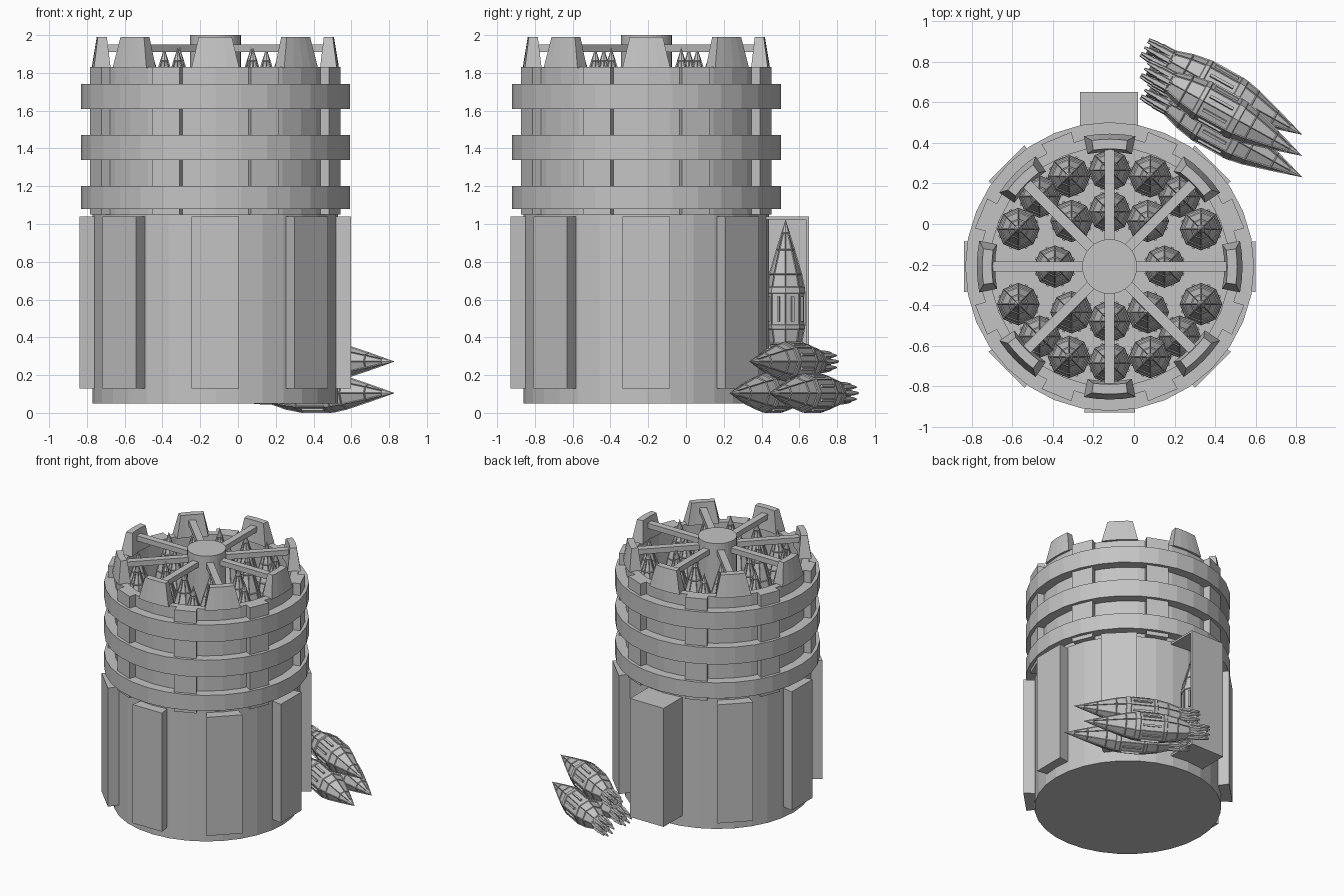
import bpy, bmesh, math
from mathutils import Matrix, Vector

if "Cube" in bpy.data.objects:
    bpy.data.objects.remove(bpy.data.objects["Cube"])

CX, CY = -0.12, -0.21          # axis of the drum
SIDES = 32

grey = bpy.data.materials.new("plain_grey")
grey.diffuse_color = (0.55, 0.55, 0.55, 1)
grey.use_nodes = True
grey.node_tree.nodes["Principled BSDF"].inputs["Base Color"].default_value = grey.diffuse_color


def make_mesh(name, bm):
    bmesh.ops.recalc_face_normals(bm, faces=bm.faces)
    me = bpy.data.meshes.new(name)
    bm.to_mesh(me)
    bm.free()
    me.materials.append(grey)
    return me


def place(name, me, loc=(CX, CY, 0), rot=(0, 0, 0)):
    ob = bpy.data.objects.new(name, me)
    ob.location, ob.rotation_euler = loc, rot
    bpy.context.collection.objects.link(ob)
    return ob


def lathe(bm, profile, sides, closed=False, offset=(0, 0)):
    """Spin (radius, z) points about z; radius 0 becomes a single point."""
    rings = []
    for r, z in profile:
        count = 1 if r == 0 else sides
        rings.append([bm.verts.new((offset[0] + r * math.cos(math.tau * i / sides),
                                    offset[1] + r * math.sin(math.tau * i / sides), z))
                      for i in range(count)])
    pairs = list(zip(rings, rings[1:])) + ([(rings[-1], rings[0])] if closed else [])
    faces = []
    for a, b in pairs:
        for i in range(sides):
            j = (i + 1) % sides
            vs = [a[i % len(a)], a[j % len(a)], b[j % len(b)], b[i % len(b)]]
            faces.append(bm.faces.new(list(dict.fromkeys(vs))))
    return faces


def lathe_part(name, profile, closed=False):
    bm = bmesh.new()
    lathe(bm, profile, SIDES, closed)
    return place(name, make_mesh(name, bm))


def arc_block(name, low, high, n):
    """Curved block facing -y; low/high = (inner r, outer r, z, half angle)."""
    bm = bmesh.new()
    cols = []
    for i in range(n + 1):
        t = 2 * i / n - 1
        col = []
        for (r0, r1, z, h), order in ((low, (0, 1)), (high, (1, 0))):
            for k in order:
                r = (r0, r1)[k]
                col.append(bm.verts.new((r * math.sin(h * t), -r * math.cos(h * t), z)))
        cols.append(col)
    for a, b in zip(cols, cols[1:]):
        for k in range(4):
            m = (k + 1) % 4
            bm.faces.new((a[k], a[m], b[m], b[k]))
    bm.faces.new(cols[0])
    bm.faces.new(cols[-1])
    return make_mesh(name, bm)


def box_mesh(name, lo, hi):
    bm = bmesh.new()
    lo, hi = Vector(lo), Vector(hi)
    bmesh.ops.create_cube(bm, size=1, matrix=Matrix.Translation((lo + hi) / 2)
                          @ Matrix.Diagonal((*(hi - lo), 1)))
    return make_mesh(name, bm)


# Lower drum, upper open drum and hub
lathe_part("lower_drum", [(0, 0.05), (0.65, 0.05), (0.65, 1.05), (0, 1.05)])
lathe_part("upper_drum", [(0.64, 1.04), (0.64, 1.83), (0.59, 1.83), (0.59, 1.04)], True)
lathe_part("hub", [(0, 1.04), (0.135, 1.04), (0.135, 2.0), (0, 2.0)])

# Three hoops around the upper drum
for k, (z0, z1) in enumerate(((1.08, 1.20), (1.34, 1.47), (1.61, 1.74))):
    lathe_part(f"hoop_{k}", [(0.63, z0), (0.712, z0), (0.712, z1), (0.63, z1)], True)

# Repeating parts, eight times round
panel = arc_block("side_panel", (0.62, 0.73, 0.13, 0.173), (0.62, 0.73, 1.04, 0.173), 1)
pillar = arc_block("pillar", (0.62, 0.69, 1.05, 0.115), (0.62, 0.69, 1.83, 0.115), 1)
merlon = arc_block("merlon", (0.565, 0.655, 1.825, 0.195), (0.58, 0.628, 1.99, 0.14), 4)
spoke = box_mesh("spoke", (-0.025, -0.595, 1.91), (0.025, -0.1, 1.95))
for k in range(8):
    a = k * math.pi / 4
    if k != 4:                  # the back one is replaced by the locker
        place(f"side_panel_{k}", panel, rot=(0, 0, a))
    place(f"pillar_{k}", pillar, rot=(0, 0, a + math.pi / 8))
    place(f"merlon_{k}", merlon, rot=(0, 0, a))
    place(f"spoke_{k}", spoke, rot=(0, 0, a))

# Rear locker, open towards +x
X0, X1, Y0, Y1, Z0, Z1, T = -0.265, 0.02, 0.38, 0.65, 0.13, 1.04, 0.015
for name, lo, hi in (
        ("locker_back", (X0, Y1 - T, Z0), (X1, Y1, Z1)),
        ("locker_side", (X0, Y0, Z0), (X0 + T, Y1 - T, Z1)),
        ("locker_top", (X0 + T, Y0, Z1 - T), (X1, Y1 - T, Z1)),
        ("locker_floor", (X0 + T, Y0, Z0), (X1, Y1 - T, Z0 + T))):
    place(name, box_mesh(name, lo, hi), (0, 0, 0))

# Rocket: eight-sided body with recessed panels, ribs and a ring of nozzles
bm = bmesh.new()
body = lathe(bm, [(0.0, 0.09), (0.045, 0.09), (0.06, 0.14), (0.088, 0.23), (0.102, 0.31),
                  (0.105, 0.33), (0.105, 0.50), (0.102, 0.53), (0.088, 0.60),
                  (0.05, 0.73), (0.022, 0.82), (0.012, 0.85), (0.0, 0.89)], 8)
panels = [f for f in body if len(f.verts) == 4
          and max(v.co.z for v in f.verts) - min(v.co.z for v in f.verts) > 0.045]
bmesh.ops.recalc_face_normals(bm, faces=bm.faces)
bmesh.ops.inset_individual(bm, faces=panels, thickness=0.006, depth=-0.005)
lathe(bm, [(0, 0.02), (0.022, 0.02), (0.016, 0.10)], 8)
for k in range(8):
    a = math.tau * k / 8
    c, s = math.cos(a), math.sin(a)
    lathe(bm, [(0, 0.0), (0.006, 0.0), (0.012, 0.04), (0.012, 0.07), (0.016, 0.075),
               (0.016, 0.15), (0, 0.17)], 5, offset=(0.045 * c, 0.045 * s))
    # raised rib on the middle of each flank
    m = Matrix.Rotation(a + math.pi / 8, 4, 'Z') @ Matrix.Translation((0.096, 0, 0.415))
    bmesh.ops.create_cube(bm, size=1, matrix=m @ Matrix.Diagonal((0.016, 0.014, 0.13, 1)))
rocket = make_mesh("rocket", bm)

# Rockets standing in the drum, mirrored about both axes
spots = set()
for x, y in ((0, 0.27), (0.27, 0), (0.188, 0.225), (0, 0.475),
             (0.2, 0.445), (0.345, 0.345), (0.45, 0.185)):
    for sx in (-1, 1):
        for sy in (-1, 1):
            spots.add((sx * x + 0.0, sy * y + 0.0))
for k, (x, y) in enumerate(sorted(spots)):
    place(f"loaded_rocket_{k}", rocket, (CX + x, CY + y, 1.045))

# Rocket in the locker and three lying in a pile
place("locker_rocket", rocket, (-0.12, 0.527, 0.135))
yaw = math.radians(-29)
for k, (y, z) in enumerate(((0.23, 0.105), (0.44, 0.105), (0.335, 0.272))):
    nose = Vector((0.83, y, z))
    tail = nose - 0.89 * Vector((math.cos(yaw), math.sin(yaw), 0))
    place(f"loose_rocket_{k}", rocket, tail, (0, math.pi / 2, yaw))
